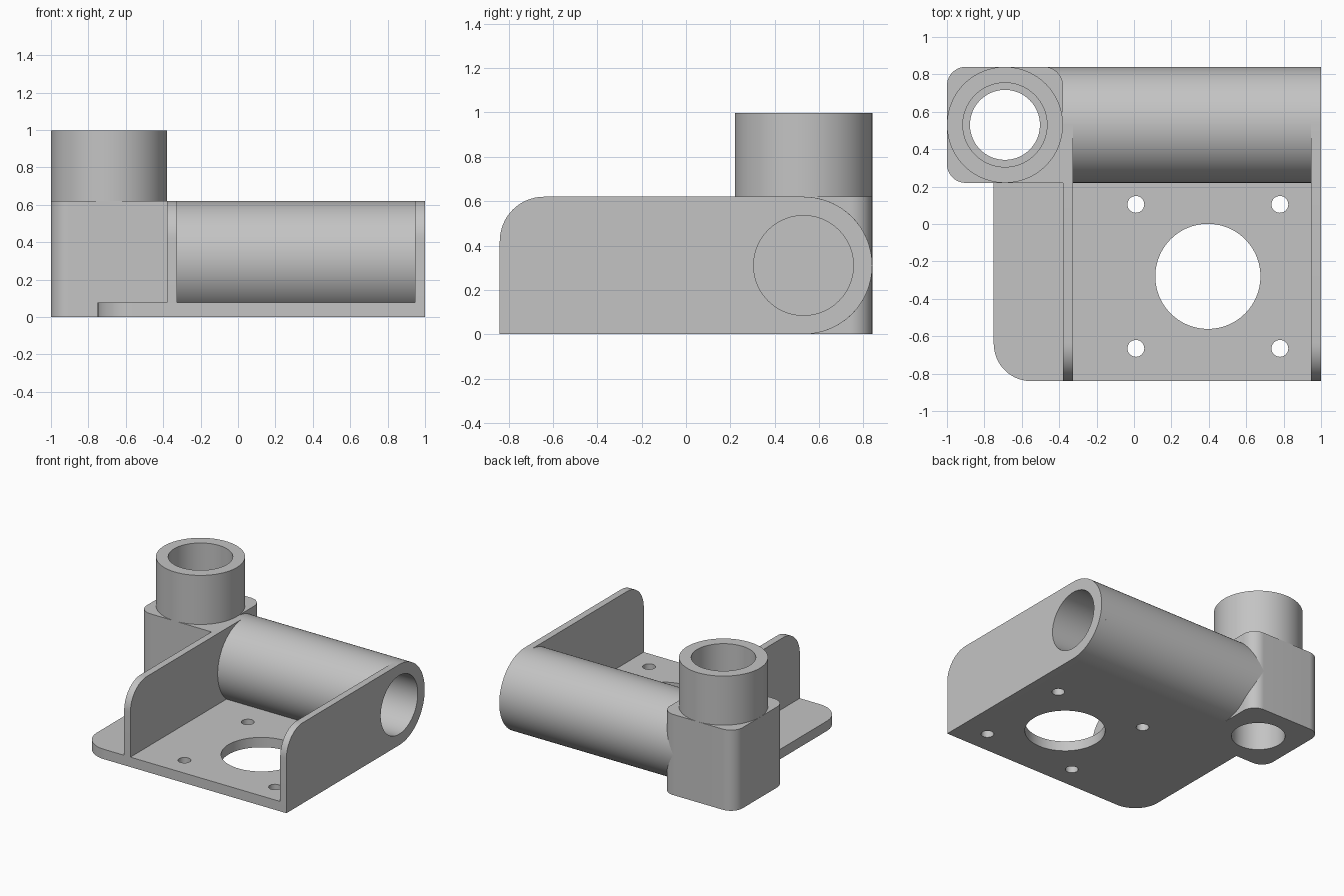
import bpy, bmesh
from math import pi, cos, sin
from mathutils import Vector, Matrix

if "Cube" in bpy.data.objects:
    bpy.data.objects.remove(bpy.data.objects["Cube"])

# Single grey finish
grey = bpy.data.materials.new("grey_plastic")
colour = (0.55, 0.55, 0.55, 1)
grey.use_nodes = True
grey.diffuse_color = colour
grey.node_tree.nodes["Principled BSDF"].inputs["Base Color"].default_value = colour

# Shared dimensions
R, BORE, THROAT = 0.31, 0.225, 0.187
BACK, FRONT = 0.84, -0.84
AXIS_Y = BACK - R
TOWER_X = -0.69
TOP = 2 * R
INNER = TOWER_X + R
PLATE = 0.076
WALL = 0.053


def finish(name, bm):
    bmesh.ops.recalc_face_normals(bm, faces=bm.faces)
    mesh = bpy.data.meshes.new(name)
    bm.to_mesh(mesh)
    bm.free()
    mesh.materials.append(grey)
    obj = bpy.data.objects.new(name, mesh)
    bpy.context.collection.objects.link(obj)
    return obj


def rounded(corners, steps=16):
    """Outline from convex-filleted right-angle corners given as (u, v, radius)."""
    out = []
    for i, (u, v, r) in enumerate(corners):
        p = Vector((u, v))
        if not r:
            out.append(p)
            continue
        a = (Vector(corners[i - 1][:2]) - p).normalized()
        b = (Vector(corners[(i + 1) % len(corners)][:2]) - p).normalized()
        centre = p + (a + b) * r
        for k in range(steps + 1):
            t = pi / 2 * k / steps
            out.append(centre - b * r * cos(t) - a * r * sin(t))
    return out


def prism(name, corners, low, high, axis="z"):
    bm = bmesh.new()
    place = (lambda p: (p.x, p.y, low)) if axis == "z" else (lambda p: (low, p.x, p.y))
    face = bm.faces.new([bm.verts.new(place(p)) for p in rounded(corners)])
    ext = bmesh.ops.extrude_face_region(bm, geom=[face])["geom"]
    step = Vector((0, 0, high - low)) if axis == "z" else Vector((high - low, 0, 0))
    bmesh.ops.translate(bm, vec=step, verts=[g for g in ext if isinstance(g, bmesh.types.BMVert)])
    return finish(name, bm)


def rod(name, radius, u, v, low, high, axis="z", sides=96):
    bm = bmesh.new()
    mid = (low + high) / 2
    if axis == "z":
        m = Matrix.Translation((u, v, mid))
    else:
        m = Matrix.Translation((mid, u, v)) @ Matrix.Rotation(pi / 2, 4, "Y")
    bmesh.ops.create_cone(bm, cap_ends=True, segments=sides, radius1=radius,
                          radius2=radius, depth=high - low, matrix=m)
    return finish(name, bm)


def cut(obj, cutters):
    for c in cutters:
        c.hide_render = True
        mod = obj.modifiers.new("cut", "BOOLEAN")
        mod.operation, mod.solver, mod.object = "DIFFERENCE", "EXACT", c
    graph = bpy.context.evaluated_depsgraph_get()
    mesh = bpy.data.meshes.new_from_object(obj.evaluated_get(graph))
    obj.modifiers.clear()
    obj.data = mesh
    for c in cutters:
        bpy.data.objects.remove(c)


def bore_cutter():
    return rod("bore_cutter", BORE, AXIS_Y, R, INNER, 1.1, "x")


# Base plate, stepped around the corner block, with motor and screw holes
base = prism("base_plate", [(-0.75, FRONT, 0.2), (1 - WALL, FRONT, 0), (1 - WALL, AXIS_Y, 0),
                            (INNER, AXIS_Y, 0), (INNER, AXIS_Y - R, 0),
                            (-0.75, AXIS_Y - R, 0)], 0, PLATE)
holes = [rod("centre_hole", 0.281, 0.395, -0.28, -0.1, 0.2)]
for sx in (-1, 1):
    for sy in (-1, 1):
        holes.append(rod("screw_hole", 0.045, 0.395 + sx * 0.385, -0.28 + sy * 0.385,
                         -0.1, 0.2, sides=32))
cut(base, holes)

# Outer side wall wraps the tube end; inner wall stops inside the tube
outer = prism("outer_wall", [(FRONT, 0, 0), (BACK, 0, R), (BACK, TOP, R), (FRONT, TOP, 0.2)],
              1 - WALL, 1, "x")
cut(outer, [bore_cutter()])
inner = prism("inner_wall", [(FRONT, PLATE, 0), (AXIS_Y, PLATE, 0), (AXIS_Y, TOP, 0),
                             (FRONT, TOP, 0.2)], INNER, INNER + WALL, "x")
cut(inner, [bore_cutter()])

# Horizontal tube socket
tube = rod("horizontal_tube", R, AXIS_Y, R, INNER - 0.11, 1 - WALL, "x")
cut(tube, [bore_cutter()])

# Corner block with a narrow through hole
block = prism("corner_block", [(-1, AXIS_Y - R, 0.1), (INNER, AXIS_Y - R, 0),
                               (INNER, BACK, 0.1), (-1, BACK, 0.1)], 0, TOP)
cut(block, [rod("throat_cutter", THROAT, TOWER_X, AXIS_Y, -0.1, 1)])

# Upright tube socket
tower = rod("upright_tube", R, TOWER_X, AXIS_Y, TOP, 0.997)
cut(tower, [rod("tower_cutter", BORE, TOWER_X, AXIS_Y, 0.5, 1.1)])

# Smooth curved sides, sharp rims
bpy.ops.object.select_all(action="DESELECT")
for obj in (base, outer, inner, tube, block, tower):
    obj.select_set(True)
bpy.context.view_layer.objects.active = base
bpy.ops.object.shade_smooth_by_angle(angle=pi / 6)
